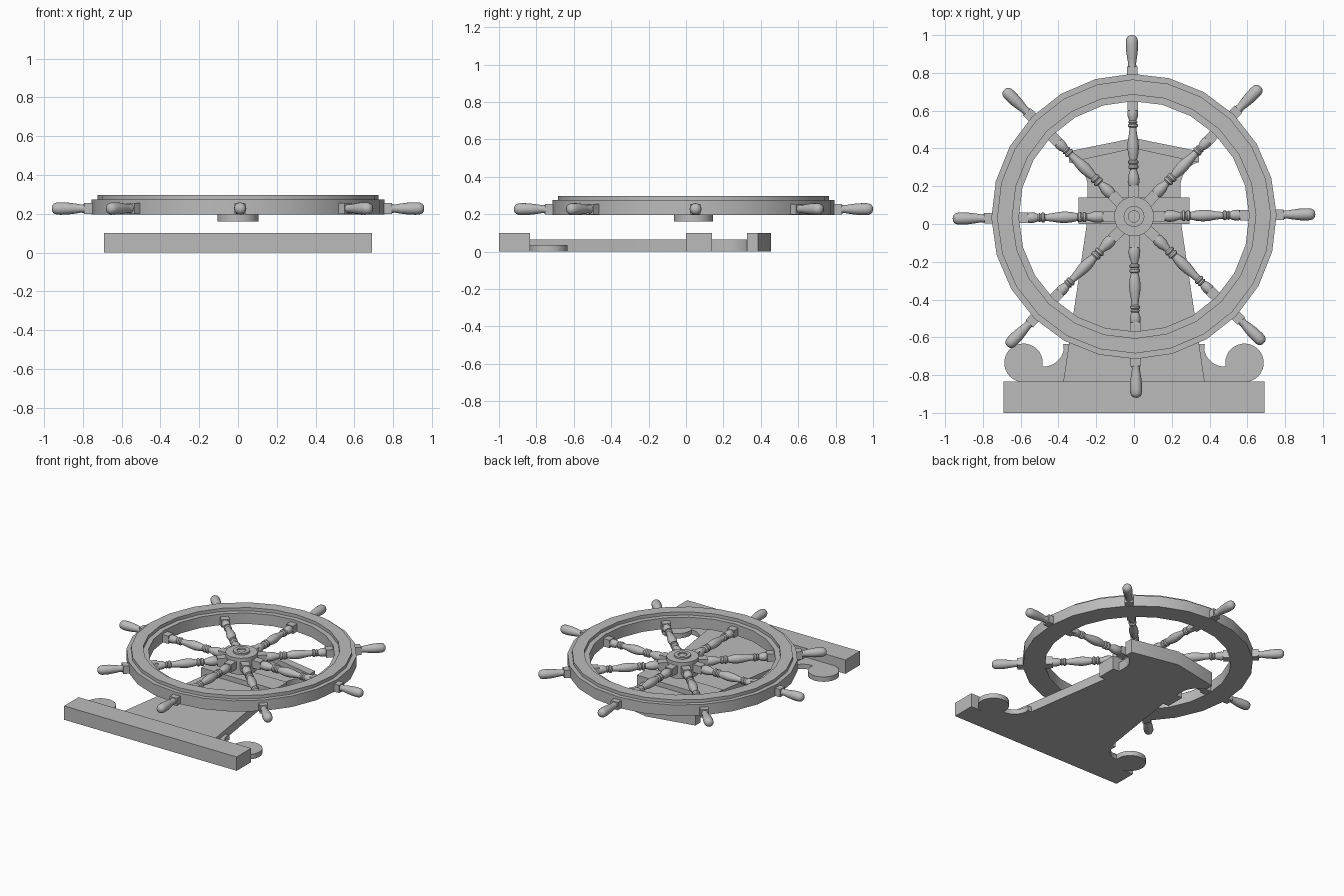
import bpy, bmesh
from math import sin, cos, radians, pi
from mathutils import Matrix, Vector

cube = bpy.data.objects.get("Cube")
if cube:
    bpy.data.objects.remove(cube)

grey = bpy.data.materials.new("plain_grey")
grey.use_nodes = True
grey.diffuse_color = (0.5, 0.5, 0.5, 1)
grey.node_tree.nodes["Principled BSDF"].inputs["Base Color"].default_value = (0.5, 0.5, 0.5, 1)


def finish(name, bm, matrix=Matrix()):
    bmesh.ops.remove_doubles(bm, verts=bm.verts, dist=0.0002)
    bmesh.ops.recalc_face_normals(bm, faces=bm.faces)
    mesh = bpy.data.meshes.new(name)
    bm.to_mesh(mesh)
    bm.free()
    mesh.polygons.foreach_set("use_smooth", [True] * len(mesh.polygons))
    mesh.set_sharp_from_angle(angle=radians(35))
    mesh.materials.append(grey)
    obj = bpy.data.objects.new(name, mesh)
    obj.matrix_world = matrix
    bpy.context.collection.objects.link(obj)
    return obj


def box(name, lo, hi, matrix=Matrix()):
    bm = bmesh.new()
    lo, hi = Vector(lo), Vector(hi)
    size = Matrix.Diagonal((*(hi - lo), 1))
    bmesh.ops.create_cube(bm, size=1, matrix=Matrix.Translation((lo + hi) / 2) @ size)
    return finish(name, bm, matrix)


def lathe(name, profile, sides, matrix=Matrix(), closed=False):
    """Revolve (radius, height) points about z."""
    bm = bmesh.new()
    verts = [bm.verts.new((r, 0, h)) for r, h in profile]
    pairs = list(zip(verts, verts[1:]))
    if closed:
        pairs.append((verts[-1], verts[0]))
    edges = [bm.edges.new(p) for p in pairs]
    bmesh.ops.spin(bm, geom=verts + edges, cent=(0, 0, 0), axis=(0, 0, 1),
                   angle=2 * pi, steps=sides)
    return finish(name, bm, matrix)


def plate(name, half, top):
    """Extrude a right-hand outline, mirrored to the other side, up from the ground."""
    mirrored = [(-x, y) for x, y in reversed(half) if x > 0]
    bm = bmesh.new()
    face = bm.faces.new([bm.verts.new((x, y, 0)) for x, y in half + mirrored])
    up = bmesh.ops.extrude_face_region(bm, geom=[face], use_keep_orig=True)
    moved = [v for v in up["geom"] if isinstance(v, bmesh.types.BMVert)]
    bmesh.ops.translate(bm, verts=moved, vec=(0, 0, top))
    return finish(name, bm)


def arc(cx, cy, r, start, end, steps):
    angles = [radians(start + (end - start) * i / steps) for i in range(steps + 1)]
    return [(cx + r * cos(a), cy + r * sin(a)) for a in angles]


# Stand: foot bar, scrolled bracket, tapered board, cross rail and peaked cap
box("foot_bar", (-0.69, -1, 0), (0.69, -0.835, 0.1))
plate("scroll_bracket",
      [(0, -0.84)] + arc(0.585, -0.735, 0.102, -90, 192, 24)
      + arc(0.48, -0.645, 0.11, -90, -170, 8) + [(0.375, -0.635), (0, -0.635)], 0.035)
plate("back_board",
      [(0, -0.84), (0.375, -0.84), (0.25, 0), (0.245, 0.143)]
      + arc(0.385, 0.195, 0.14, 180, 107, 8) + [(0, 0.4)], 0.065)
box("cross_rail", (-0.295, 0, 0), (0.295, 0.14, 0.1))
plate("peaked_cap", [(0, 0.4), (0.345, 0.325), (0.345, 0.385), (0, 0.455)], 0.1)

# Wheel: stepped rim and hub
wheel = Matrix.Translation((0, 0.04, 0)) @ Matrix.Rotation(radians(0.7), 4, "Z")
lathe("rim", [(0.61, 0.196), (0.755, 0.196), (0.755, 0.275), (0.725, 0.275), (0.725, 0.298),
              (0.645, 0.298), (0.645, 0.275), (0.61, 0.275)], 24, wheel, closed=True)
lathe("hub", [(0, 0.16), (0.105, 0.16), (0.105, 0.28), (0.055, 0.28), (0.055, 0.292),
              (0.03, 0.292), (0.03, 0.282), (0, 0.282)], 24, wheel)

# Turned profiles, (radius, distance from the hub centre)
spoke_profile = [
    (0, 0.16), (0.024, 0.16), (0.031, 0.18), (0.03, 0.21), (0.021, 0.235), (0.018, 0.25),
    (0.027, 0.257), (0.027, 0.268), (0.02, 0.274), (0.027, 0.282), (0.027, 0.293),
    (0.02, 0.3), (0.027, 0.33), (0.031, 0.365), (0.028, 0.4), (0.021, 0.44), (0.018, 0.47),
    (0.026, 0.476), (0.026, 0.486), (0.019, 0.492), (0.025, 0.5), (0.019, 0.508),
    (0.026, 0.525), (0.029, 0.55), (0.024, 0.565), (0, 0.565)]
handle_profile = [
    (0, 0.79), (0.023, 0.79), (0.021, 0.81), (0.026, 0.84), (0.031, 0.88), (0.032, 0.915),
    (0.031, 0.935), (0.025, 0.95), (0.014, 0.958), (0, 0.96)]

# Eight spokes, each with square blocks at hub and rim and a grip outside
for i in range(8):
    turn = wheel @ Matrix.Rotation(i * pi / 4, 4, "Z")
    along = turn @ Matrix.Translation((0, 0, 0.227)) @ Matrix.Rotation(pi / 2, 4, "Y")
    for part, inner, outer in (("hub_block", 0.06, 0.165), ("inner_block", 0.56, 0.62),
                               ("outer_block", 0.74, 0.793)):
        box(f"{part}_{i + 1}", (inner, -0.028, 0.199), (outer, 0.028, 0.255), turn)
    lathe(f"spoke_{i + 1}", spoke_profile, 16, along)
    lathe(f"handle_{i + 1}", handle_profile, 16, along)
